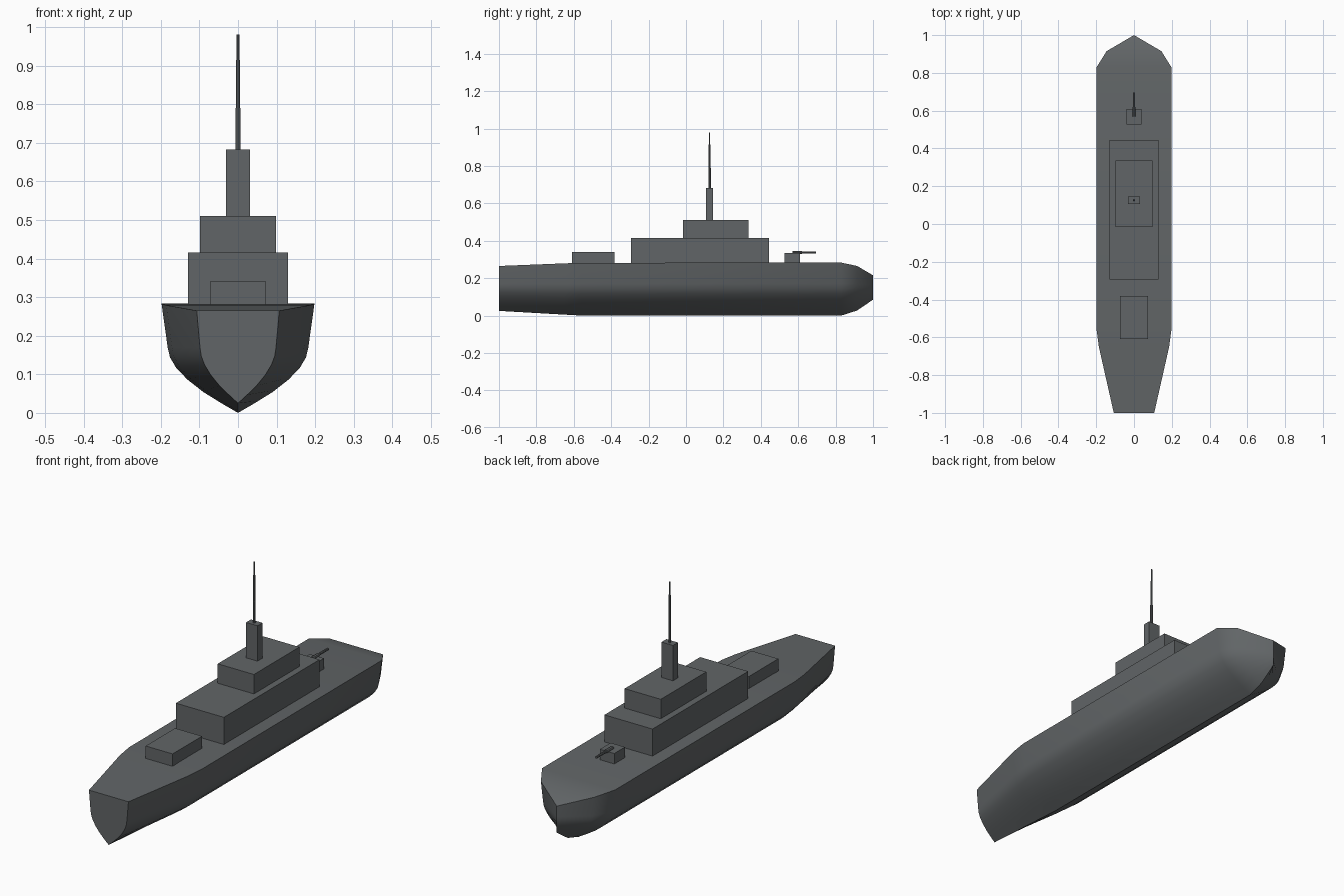
import bpy, bmesh, math
from mathutils import Vector

if "Cube" in bpy.data.objects:
    bpy.data.objects.remove(bpy.data.objects["Cube"])

slate = bpy.data.materials.new("slate_grey")
slate.diffuse_color = (0.12, 0.13, 0.135, 1)
slate.use_nodes = True
slate.node_tree.nodes["Principled BSDF"].inputs["Base Color"].default_value = slate.diffuse_color


def finish(name, bm, smooth=False):
    bmesh.ops.recalc_face_normals(bm, faces=bm.faces)
    mesh = bpy.data.meshes.new(name)
    bm.to_mesh(mesh)
    bm.free()
    obj = bpy.data.objects.new(name, mesh)
    bpy.context.collection.objects.link(obj)
    mesh.materials.append(slate)
    if smooth:
        bpy.ops.object.select_all(action='DESELECT')
        obj.select_set(True)
        bpy.context.view_layer.objects.active = obj
        bpy.ops.object.shade_smooth_by_angle(angle=math.radians(40))
    return obj


def box(name, half_width, y0, y1, z0, z1):
    bm = bmesh.new()
    bmesh.ops.create_cube(bm, size=1)
    for v in bm.verts:
        v.co = Vector((v.co.x * 2 * half_width,
                       (y0 + y1) / 2 + v.co.y * (y1 - y0),
                       (z0 + z1) / 2 + v.co.z * (z1 - z0)))
    return finish(name, bm)


def rod(name, start, end, radius, sides=8):
    start, end = Vector(start), Vector(end)
    bm = bmesh.new()
    bmesh.ops.create_cone(bm, cap_ends=True, segments=sides, radius1=radius,
                          radius2=radius, depth=(end - start).length)
    obj = finish(name, bm, smooth=True)
    obj.location = (start + end) / 2
    obj.rotation_mode = 'QUATERNION'
    obj.rotation_quaternion = (end - start).to_track_quat('Z', 'Y')
    return obj


# Hull: one half-section (keel to deck edge), scaled along stations and mirrored
half = [(0, 0), (0.22, 0.09), (0.45, 0.19), (0.66, 0.305), (0.81, 0.415),
        (0.89, 0.51), (0.92, 0.60), (1, 1)]
section = half + [(-x, z) for x, z in reversed(half[1:])]
# y, half width, keel height, deck height
stations = [(-1.0, 0.107, 0.025, 0.265), (-0.65, 0.186, 0.005, 0.279),
            (-0.56, 0.198, 0.0, 0.282), (0.83, 0.198, 0.0, 0.283),
            (0.915, 0.145, 0.027, 0.265), (1.0, 0.0, 0.085, 0.215)]
bm = bmesh.new()
rings = [[bm.verts.new((x * w, y, lo + z * (hi - lo))) for x, z in section]
         for y, w, lo, hi in stations]
n = len(section)
for a, b in zip(rings, rings[1:]):
    for i in range(n):
        j = (i + 1) % n
        bm.faces.new((a[i], a[j], b[j], b[i]))
bm.faces.new(rings[0])
bmesh.ops.remove_doubles(bm, verts=bm.verts, dist=0.0005)
finish("hull", bm, smooth=True)

# Superstructure
box("lower_deckhouse", 0.13, -0.295, 0.445, 0.27, 0.415)
box("upper_deckhouse", 0.098, -0.017, 0.335, 0.415, 0.51)
box("aft_deckhouse", 0.073, -0.61, -0.382, 0.27, 0.341)
box("funnel", 0.031, 0.107, 0.145, 0.51, 0.683)

# Mast in three narrowing lengths
for name, z0, z1, r in (("mast_lower", 0.683, 0.79, 0.0065),
                        ("mast_middle", 0.79, 0.915, 0.005),
                        ("mast_top", 0.915, 0.98, 0.0035)):
    rod(name, (0, 0.126, z0), (0, 0.126, z1), r)

# Foredeck gun
box("gun_mount", 0.039, 0.527, 0.61, 0.27, 0.334)
rod("gun_breech", (0, 0.57, 0.337), (0, 0.62, 0.337), 0.009)
rod("gun_barrel", (0, 0.62, 0.337), (0, 0.695, 0.337), 0.006)
